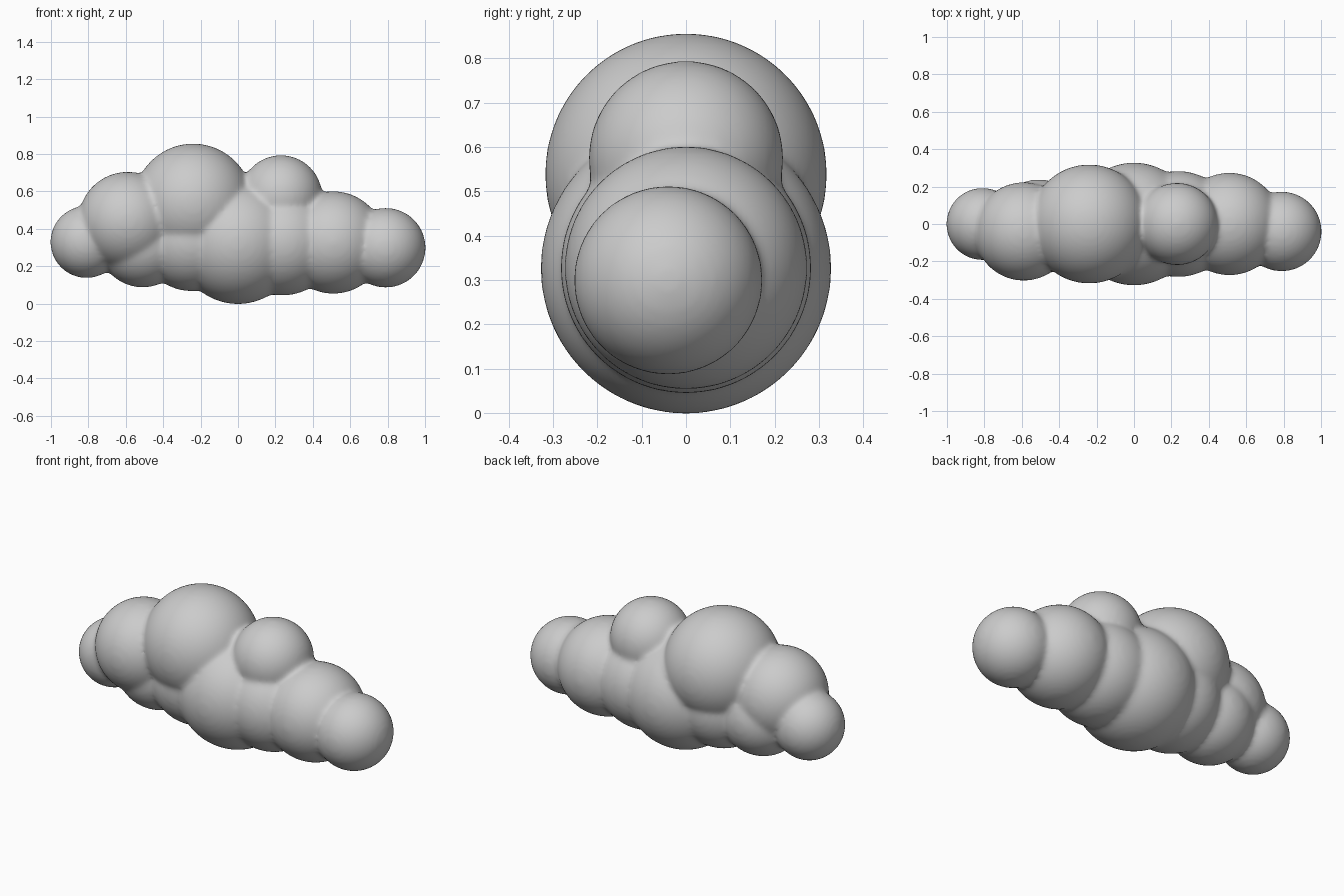
import bpy, bmesh
from mathutils import Matrix

if "Cube" in bpy.data.objects:
    bpy.data.objects.remove(bpy.data.objects["Cube"])

# Cloud puffs: x, y, z, radius
puffs = [
    (-0.81, 0.0, 0.33, 0.19),     # left tip
    (-0.59, -0.04, 0.442, 0.26),  # left shoulder
    (-0.51, 0.0, 0.325, 0.235),   # left underside
    (-0.24, 0.0, 0.538, 0.315),   # large top puff
    (-0.25, 0.0, 0.335, 0.265),   # left belly
    (0.0, 0.0, 0.326, 0.325),     # centre belly
    (0.23, 0.0, 0.574, 0.217),    # small top puff
    (0.24, 0.0, 0.327, 0.28),     # right belly
    (0.51, 0.0, 0.327, 0.271),    # right shoulder
    (0.79, -0.04, 0.299, 0.21),   # right tip
]
bm = bmesh.new()
for x, y, z, r in puffs:
    bmesh.ops.create_icosphere(bm, subdivisions=5, radius=r + 0.003,
                               matrix=Matrix.Translation((x, y, z)))
mesh = bpy.data.meshes.new("cloud")
bm.to_mesh(mesh)
bm.free()
cloud = bpy.data.objects.new("cloud", mesh)
bpy.context.collection.objects.link(cloud)

# Fuse the puffs and soften the creases
fuse = cloud.modifiers.new("fuse", 'REMESH')
fuse.mode = 'VOXEL'
fuse.voxel_size = 0.013
fuse.use_smooth_shade = True
soften = cloud.modifiers.new("soften", 'SMOOTH')
soften.factor = 0.5
soften.iterations = 14
